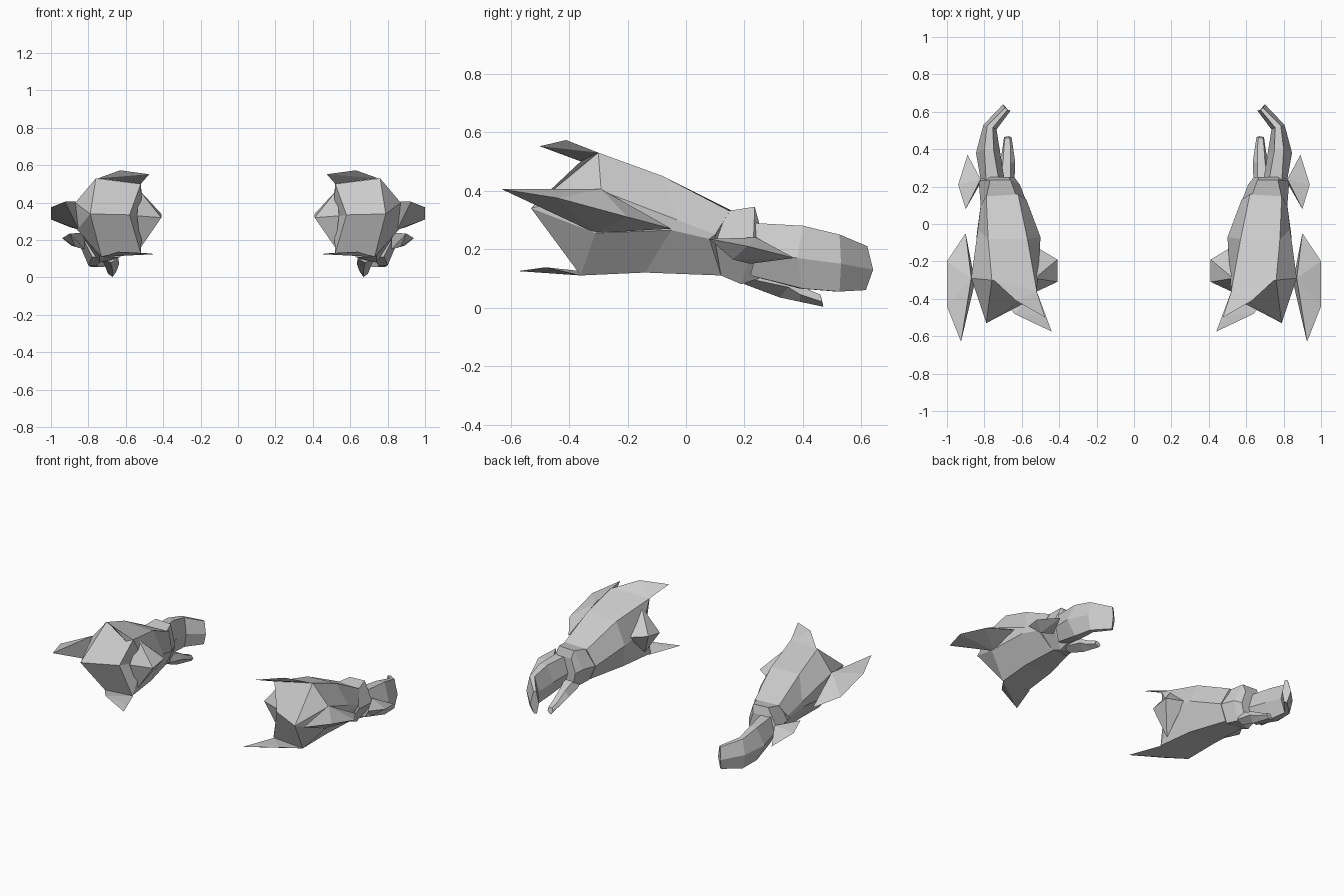
import bpy, bmesh


def finish(name, bm):
    bmesh.ops.recalc_face_normals(bm, faces=bm.faces)
    me = bpy.data.meshes.new(name)
    bm.to_mesh(me)
    bm.free()
    ob = bpy.data.objects.new(name, me)
    bpy.context.collection.objects.link(ob)
    mod = ob.modifiers.new("mirror", 'MIRROR')  # second claw across x = 0
    mod.use_mirror_merge = False
    return ob


def loft(name, rings):
    """Skin equal-length rings; repeated points collapse to shared vertices."""
    bm = bmesh.new()
    verts = {}

    def face(pts):
        pts = list(dict.fromkeys(pts))
        if len(pts) > 2:
            bm.faces.new([verts.setdefault(p, None) or make(p) for p in pts])

    def make(p):
        verts[p] = bm.verts.new(p)
        return verts[p]

    for a, b in zip(rings, rings[1:]):
        n = len(a)
        for i in range(n):
            j = (i + 1) % n
            face([a[i], a[j], b[j], b[i]])
    face(rings[0])
    face(rings[-1])
    return finish(name, bm)


def hull(name, pts):
    bm = bmesh.new()
    for p in pts:
        bm.verts.new(p)
    res = bmesh.ops.convex_hull(bm, input=bm.verts)
    junk = [v for v in bm.verts if not v.link_faces]
    bmesh.ops.delete(bm, geom=junk, context='VERTS')
    return finish(name, bm)


# Palm: seven-sided shell from the ridged rear cap to the wrist collar
A, C = (.79, -.53, .34), (.58, -.42, .335)
loft("palm", [
    [A, C, C, C, A, A, A],
    [(.76, -.30, .53), (.52, -.36, .50), (.51, -.26, .32), (.52, -.37, .13),
     (.73, -.36, .11), (.86, -.31, .255), (.87, -.29, .40)],
    [(.78, -.08, .45), (.57, -.08, .44), (.50, -.07, .30), (.55, -.13, .13),
     (.74, -.14, .12), (.84, -.05, .265), (.835, -.03, .30)],
    [(.79, .15, .33), (.62, .16, .33), (.575, .13, .22), (.62, .12, .12),
     (.74, .12, .11), (.82, .08, .235), (.82, .10, .25)],
])

# Collar: raised knuckle between palm and fingers
loft("collar", [
    [(.79, .14, .33), (.63, .15, .33), (.575, .12, .22), (.63, .12, .11),
     (.74, .12, .11), (.82, .10, .22)],
    [(.77, .235, .345), (.66, .235, .34), (.61, .21, .22), (.65, .20, .10),
     (.74, .19, .08), (.83, .23, .22)],
    [(.77, .25, .29), (.67, .25, .29), (.64, .25, .20), (.66, .25, .11),
     (.74, .25, .10), (.81, .25, .19)],
])

# Large finger: curved hexagonal pincer
loft("large_finger", [
    [(.79, .22, .29), (.72, .22, .29), (.69, .22, .19),
     (.72, .22, .11), (.78, .22, .11), (.82, .24, .19)],
    [(.80, .40, .28), (.75, .39, .28), (.715, .38, .17),
     (.75, .39, .065), (.80, .40, .065), (.845, .38, .17)],
    [(.785, .525, .25), (.755, .515, .25), (.735, .505, .15),
     (.755, .515, .055), (.785, .525, .055), (.805, .53, .15)],
    [(.69, .62, .21), (.675, .612, .21), (.66, .605, .13),
     (.675, .605, .06), (.69, .615, .06), (.70, .64, .13)],
])

# Small finger: short lower pincer
loft("small_finger", [
    [(.73, .20, .16), (.66, .20, .16), (.64, .21, .10), (.68, .20, .08), (.73, .21, .10)],
    [(.70, .33, .11), (.66, .33, .11), (.635, .33, .075), (.67, .32, .035), (.715, .35, .07)],
    [(.695, .41, .065), (.66, .41, .065), (.645, .40, .045), (.67, .39, .02), (.705, .39, .045)],
    [(.69, .46, .045), (.665, .46, .045), (.655, .465, .025), (.67, .47, .003), (.695, .465, .02)],
])

# Outer side fin and small outer spike
hull("side_fin", [(.925, -.63, .405), (1, -.44, .375), (1, -.20, .31),
                  (.90, -.05, .27), (.87, -.29, .405), (.85, -.31, .255)])
hull("wrist_spike", [(.89, .37, .17), (.94, .21, .21), (.90, .08, .235),
                     (.82, .24, .24), (.82, .22, .15), (.87, .16, .165)])

# Inner bump
hull("inner_bump", [(.41, -.19, .34), (.41, -.31, .32), (.51, -.13, .33),
                    (.54, -.37, .33), (.53, -.29, .47), (.52, -.31, .16)])

# Thin rear spikes on the top and bottom edges
hull("top_spike", [(.475, -.50, .552), (.63, -.41, .573), (.75, -.30, .53),
                   (.52, -.36, .50), (.56, -.445, .56)])
hull("bottom_spike", [(.44, -.575, .125), (.64, -.48, .138), (.73, -.36, .11),
                      (.52, -.36, .125), (.49, -.49, .13)])
